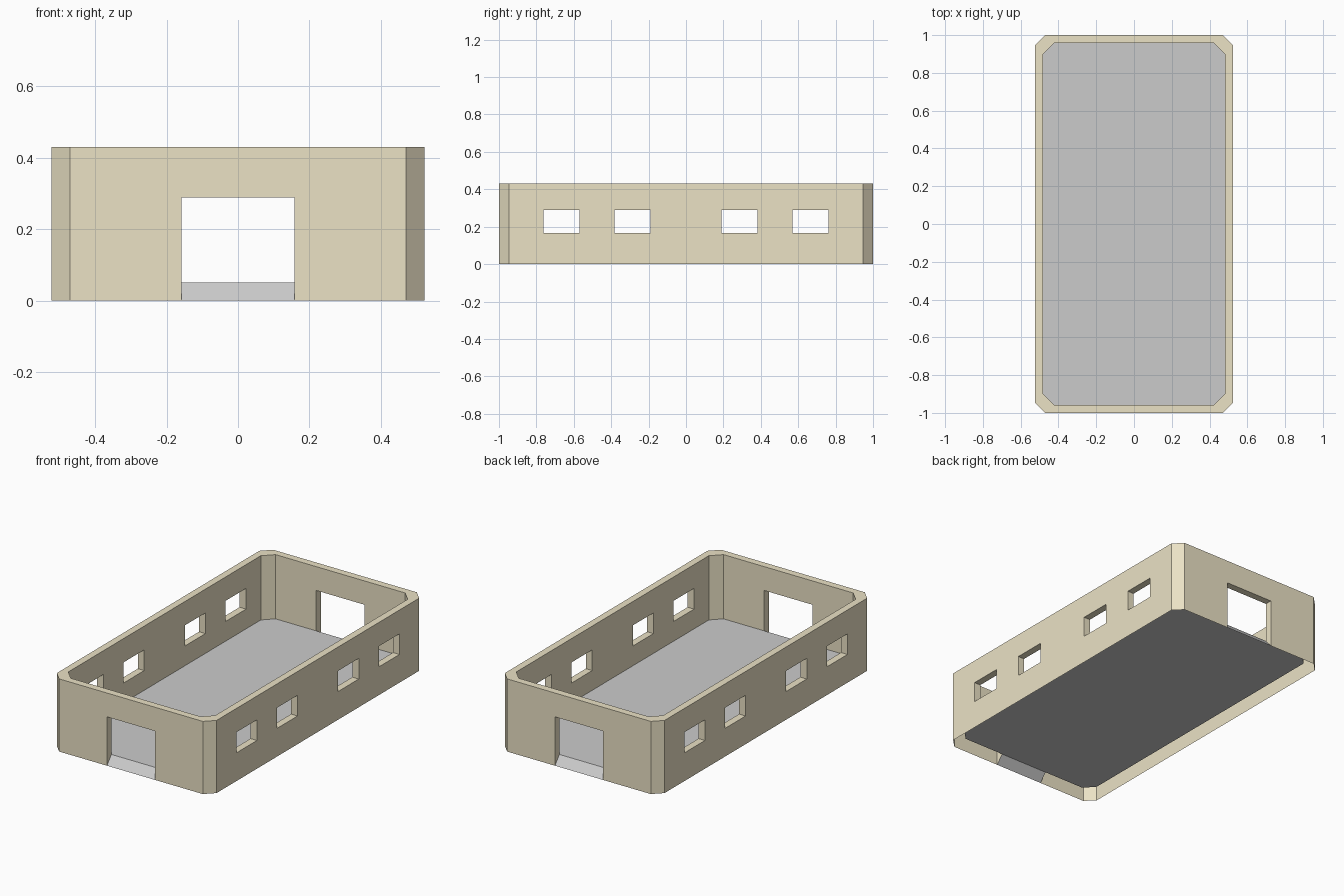
import bpy, bmesh
from mathutils import Matrix

if "Cube" in bpy.data.objects:
    bpy.data.objects.remove(bpy.data.objects["Cube"])

HEIGHT, FLOOR_Z = 0.43, 0.05
OUT_X, OUT_Y, OUT_CUT = 0.523, 1.0, 0.053
IN_X, IN_Y, IN_CUT = 0.481, 0.957, 0.057
DOOR_X, OPEN_TOP, SILL = 0.158, 0.289, 0.167


def octagon(bm, x, y, c, z):
    pts = [(x, c - y), (x, y - c), (x - c, y), (c - x, y),
           (-x, y - c), (-x, c - y), (c - x, -y), (x - c, -y)]
    return [bm.verts.new((px, py, z)) for px, py in pts]


def bridge(bm, a, b):
    for i in range(len(a)):
        j = (i + 1) % len(a)
        bm.faces.new((a[i], a[j], b[j], b[i]))


def add_box(bm, x0, x1, y0, y1, z0, z1):
    centre = Matrix.Translation(((x0 + x1) / 2, (y0 + y1) / 2, (z0 + z1) / 2))
    bmesh.ops.create_cube(bm, size=1, matrix=centre @ Matrix.Diagonal((x1 - x0, y1 - y0, z1 - z0, 1)))


def make_object(name, bm):
    mesh = bpy.data.meshes.new(name)
    bm.to_mesh(mesh)
    bm.free()
    obj = bpy.data.objects.new(name, mesh)
    bpy.context.collection.objects.link(obj)
    return obj


# Walls: chamfered ring whose inner side ends at floor level
bm = bmesh.new()
loops = [octagon(bm, OUT_X, OUT_Y, OUT_CUT, 0),
         octagon(bm, OUT_X, OUT_Y, OUT_CUT, HEIGHT),
         octagon(bm, IN_X, IN_Y, IN_CUT, HEIGHT),
         octagon(bm, IN_X, IN_Y, IN_CUT, FLOOR_Z)]
for k in range(4):
    bridge(bm, loops[k], loops[(k + 1) % 4])
bmesh.ops.recalc_face_normals(bm, faces=bm.faces[:])
walls = make_object("walls", bm)

# Cutters for two doorways and eight windows
bm = bmesh.new()
for s in (-1, 1):
    add_box(bm, -DOOR_X, DOOR_X, s - 0.1, s + 0.1, -0.1, OPEN_TOP)
    for y in (-0.666, -0.286, 0.286, 0.666):
        add_box(bm, s * 0.5 - 0.1, s * 0.5 + 0.1, y - 0.096, y + 0.096, SILL, OPEN_TOP)
cutter = make_object("opening_cutter", bm)
cutter.hide_render = True
cut = walls.modifiers.new("openings", 'BOOLEAN')
cut.object, cut.operation, cut.solver = cutter, 'DIFFERENCE', 'EXACT'
cut_mesh = bpy.data.meshes.new_from_object(walls.evaluated_get(bpy.context.evaluated_depsgraph_get()))
walls.modifiers.clear()
walls.data = cut_mesh
bpy.data.objects.remove(cutter)

# The walls are hollow and open underneath
bm = bmesh.new()
bm.from_mesh(walls.data)
under = [f for f in bm.faces if f.normal.z < -0.1 and f.calc_center_median().z < 0.1]
bmesh.ops.delete(bm, geom=under, context='FACES')
bm.to_mesh(walls.data)
bm.free()
tan = bpy.data.materials.new("tan_wall")
tan.diffuse_color = (0.83, 0.76, 0.56, 1)
tan.use_nodes = True
tan.node_tree.nodes["Principled BSDF"].inputs["Base Color"].default_value = tan.diffuse_color
walls.data.materials.clear()
walls.data.materials.append(tan)

# Floor sheet
bm = bmesh.new()
bm.faces.new(octagon(bm, IN_X, IN_Y, IN_CUT, FLOOR_Z))
make_object("floor", bm)

# Sloped door ramps
for name, s in (("front_ramp", -1), ("back_ramp", 1)):
    bm = bmesh.new()
    pts = [(-DOOR_X, s * OUT_Y, 0), (DOOR_X, s * OUT_Y, 0),
           (DOOR_X, s * IN_Y, FLOOR_Z), (-DOOR_X, s * IN_Y, FLOOR_Z)]
    face = bm.faces.new([bm.verts.new(p) for p in pts])
    face.normal_update()
    if face.normal.z < 0:
        face.normal_flip()
    make_object(name, bm)
